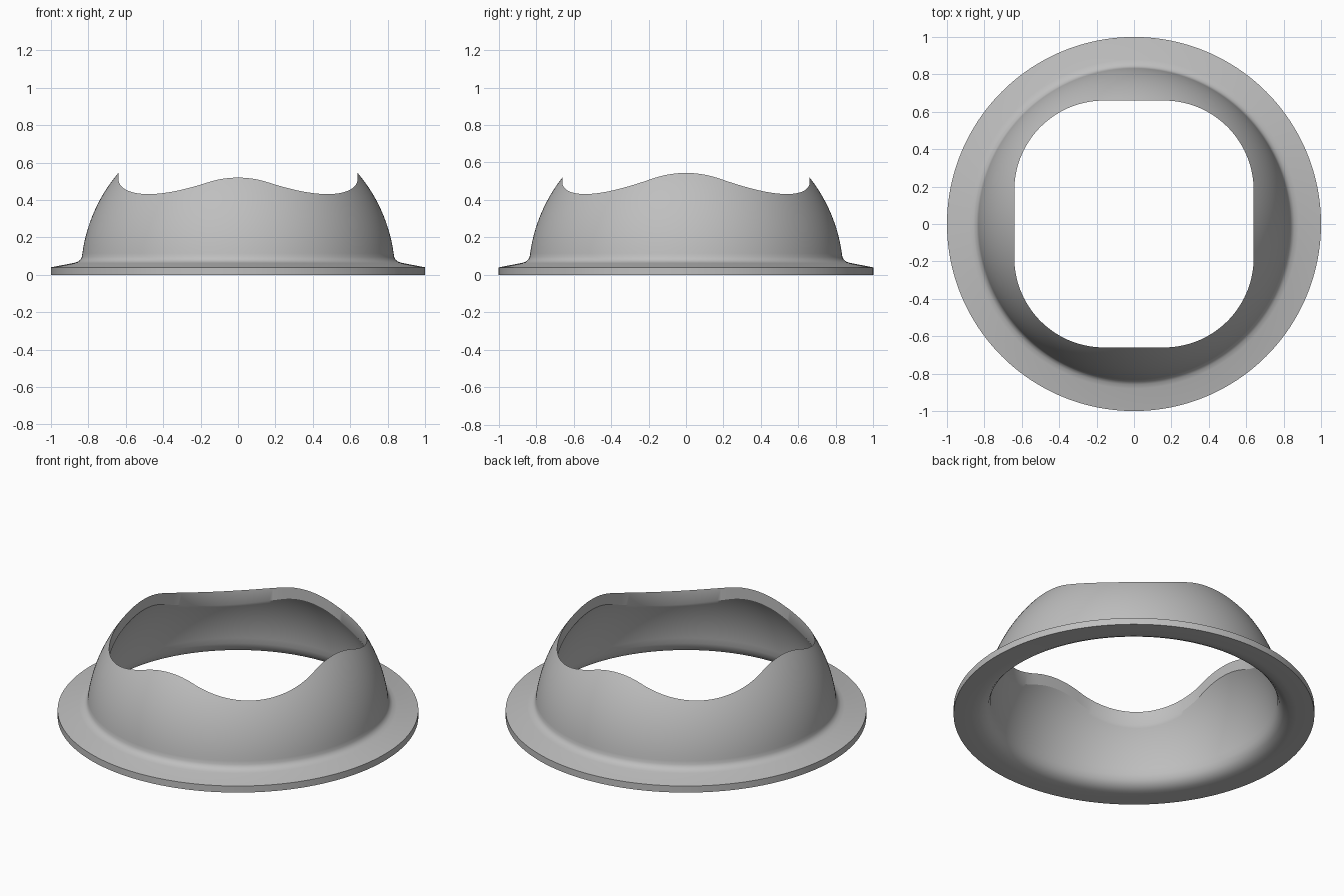
import bpy, bmesh
from math import sin, cos, pi, sqrt, asin, hypot

cube = bpy.data.objects.get("Cube")
if cube:
    bpy.data.objects.remove(cube, do_unlink=True)

SEGMENTS = 192
OUTER, INNER = 0.84, 0.80          # dome radii
HALF_X, HALF_Y, CORNER = 0.64, 0.66, 0.48   # rounded opening
STEPS = 14

# Flange and fillets as (radius, height)
FLANGE = [(0.9, 0), (1, 0), (1, 0.04), (0.88, 0.063), (0.858, 0.069),
          (0.843, 0.08), (0.835, 0.095)]
INNER_FILLET = [(0.797, 0.075), (0.807, 0.045), (0.828, 0.02), (0.86, 0.005)]


def opening_radius(a):
    """Distance from the axis to the rounded rectangular opening."""
    low, high = 0.0, 1.0
    for _ in range(40):
        r = (low + high) / 2
        dx = abs(r * cos(a)) - HALF_X + CORNER
        dy = abs(r * sin(a)) - HALF_Y + CORNER
        d = hypot(max(dx, 0), max(dy, 0)) + min(max(dx, dy), 0) - CORNER
        low, high = (r, high) if d < 0 else (low, r)
    return low


def dome_arc(radius, base, rim):
    """Arc of a sphere section from a base height up to the rim radius."""
    start, end = asin(base / radius), asin(sqrt(radius**2 - rim**2) / radius)
    angles = [start + (end - start) * i / STEPS for i in range(STEPS + 1)]
    return [(radius * cos(t), radius * sin(t)) for t in angles]


def section(a):
    rim = opening_radius(a)
    return (FLANGE + dome_arc(OUTER, 0.115, rim)
            + dome_arc(INNER, 0.11, rim)[::-1] + INNER_FILLET)


# Flanged dome shell, swept around the axis
bm = bmesh.new()
columns = []
for s in range(SEGMENTS):
    a = 2 * pi * s / SEGMENTS
    columns.append([bm.verts.new((r * cos(a), r * sin(a), z)) for r, z in section(a)])
for s, here in enumerate(columns):
    there = columns[(s + 1) % SEGMENTS]
    for i in range(len(here)):
        j = (i + 1) % len(here)
        bm.faces.new((here[i], there[i], there[j], here[j]))
bmesh.ops.recalc_face_normals(bm, faces=bm.faces)
mesh = bpy.data.meshes.new("flanged_dome_ring")
bm.to_mesh(mesh)
bm.free()
ring = bpy.data.objects.new("flanged_dome_ring", mesh)
bpy.context.collection.objects.link(ring)

# Plain grey
grey = bpy.data.materials.new("plain_grey")
grey.use_nodes = True
colour = (0.52, 0.52, 0.52, 1)
grey.diffuse_color = colour
grey.node_tree.nodes["Principled BSDF"].inputs["Base Color"].default_value = colour
mesh.materials.append(grey)

# Smooth surfaces with a crisp rim and flange edge
bpy.ops.object.select_all(action="DESELECT")
ring.select_set(True)
bpy.context.view_layer.objects.active = ring
bpy.ops.object.shade_smooth_by_angle(angle=pi / 6)
